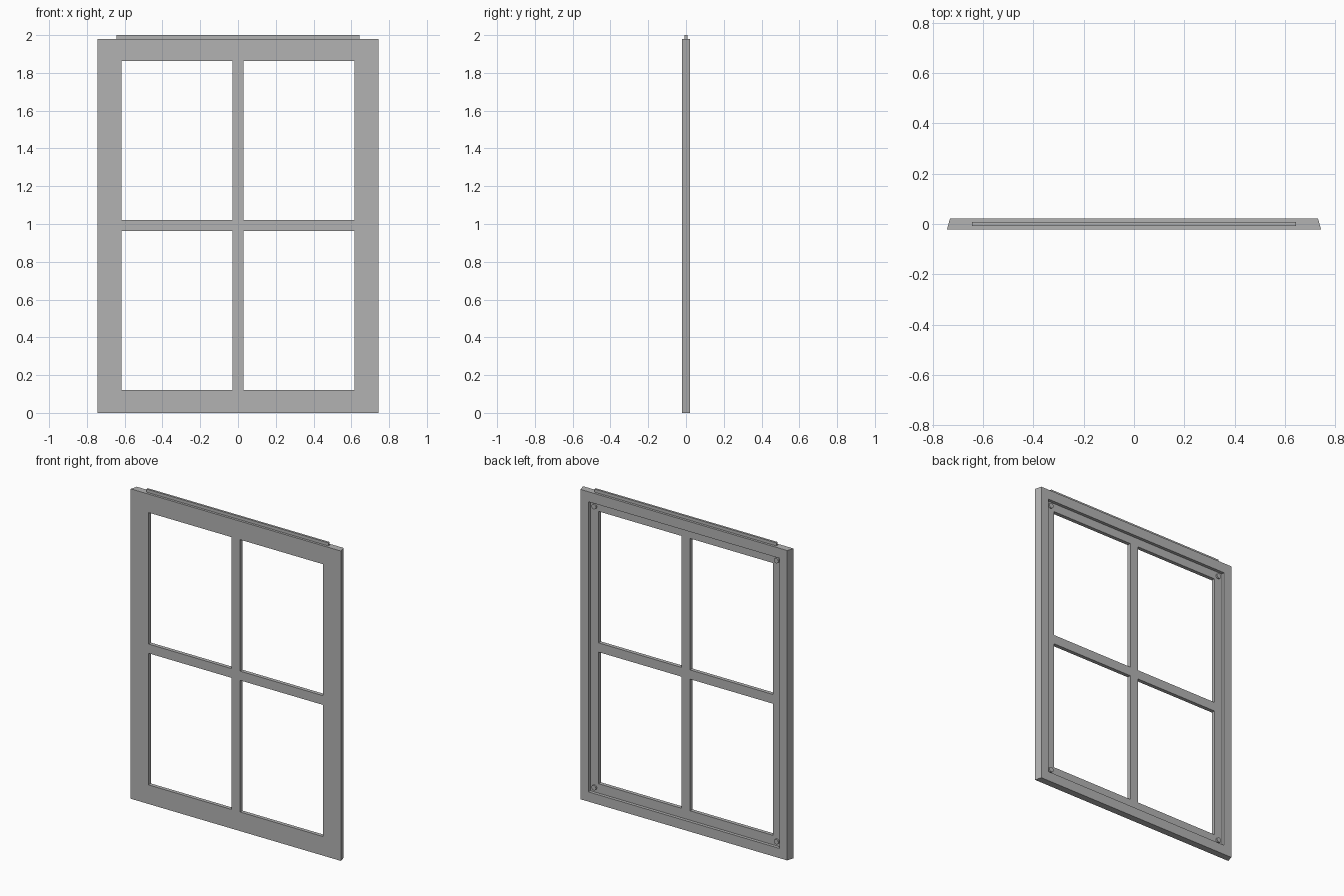
import bpy
import bmesh
from mathutils import Matrix, Vector

cube = bpy.data.objects.get("Cube")
if cube:
    bpy.data.objects.remove(cube, do_unlink=True)

# One plain grey for the whole window
grey = bpy.data.materials.new("plain grey")
grey.use_nodes = True
colour = (0.45, 0.45, 0.45, 1)
grey.diffuse_color = colour
grey.node_tree.nodes["Principled BSDF"].inputs["Base Color"].default_value = colour


def finish(name, bm):
    mesh = bpy.data.meshes.new(name)
    bm.to_mesh(mesh)
    bm.free()
    mesh.materials.append(grey)
    obj = bpy.data.objects.new(name, mesh)
    bpy.context.collection.objects.link(obj)
    return obj


def box(name, x, y, z, back_inset=0):
    """Box between the given limits, its sides drawn in at the back."""
    bm = bmesh.new()
    bmesh.ops.create_cube(bm, size=1)
    for v in bm.verts:
        back = v.co.y > 0
        inset = back_inset * (1 if v.co.x < 0 else -1) if back else 0
        v.co = Vector((x[v.co.x > 0] + inset, y[back], z[v.co.z > 0]))
    return finish(name, bm)


def cut(target, cutter):
    mod = target.modifiers.new("cut", 'BOOLEAN')
    mod.operation = 'DIFFERENCE'
    mod.solver = 'EXACT'
    mod.object = cutter
    graph = bpy.context.evaluated_depsgraph_get()
    mesh = bpy.data.meshes.new_from_object(target.evaluated_get(graph))
    target.modifiers.clear()
    target.data = mesh
    bpy.data.objects.remove(cutter, do_unlink=True)


HALF = 0.022      # half the thickness
FLOOR = 0.002     # level of the recess in the back

# Frame with sloping sides
frame = box("window_frame", (-0.743, 0.743), (-HALF, HALF), (0, 1.98), 0.012)

# Shallow recess in the back
cut(frame, box("recess_cutter", (-0.675, 0.675), (FLOOR, 0.1), (0.062, 1.916)))

# Four pane openings, leaving the crossed glazing bars
for x in ((-0.617, -0.03), (0.03, 0.617)):
    for z in ((0.122, 0.963), (1.022, 1.862)):
        cut(frame, box("pane_cutter", x, (-0.1, 0.1), z))

# Tongue along the top edge
box("top_tongue", (-0.643, 0.643), (-0.007, 0.007), (1.97, 2.0))

# Round pegs in the corners of the recess
for side, x in (("right", -0.645), ("left", 0.645)):
    for level, z in (("lower", 0.092), ("upper", 1.888)):
        bm = bmesh.new()
        bmesh.ops.create_cone(
            bm, cap_ends=True, segments=24, radius1=0.016, radius2=0.016, depth=0.012,
            matrix=Matrix.Translation((x, FLOOR + 0.004, z)) @ Matrix.Rotation(1.5708, 4, 'X'))
        peg = finish(f"{level}_{side}_peg", bm)
        peg.data.shade_smooth()
        peg.data.set_sharp_from_angle(angle=0.6)
